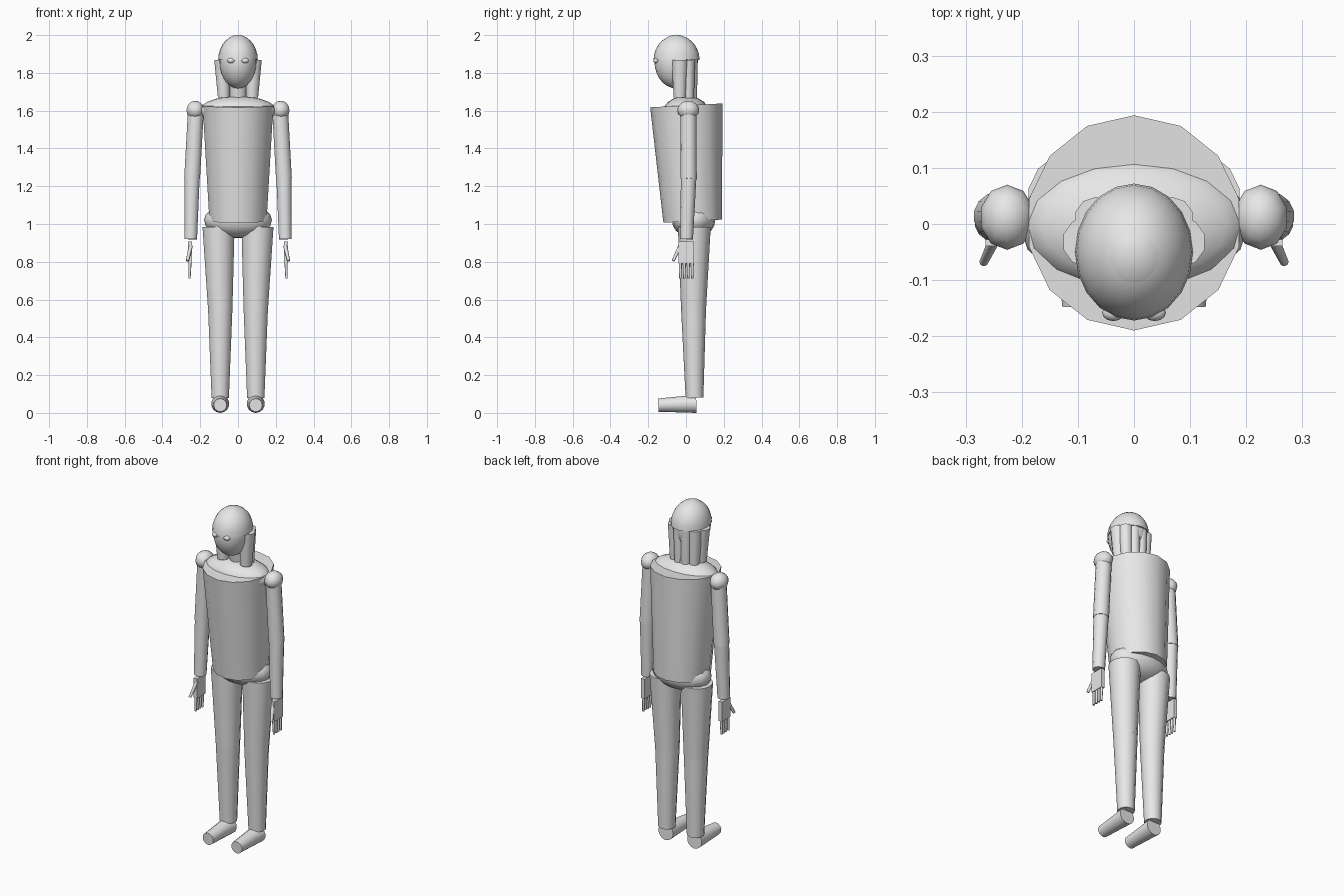
import bpy
import bmesh
from math import radians
from mathutils import Matrix, Vector

if "Cube" in bpy.data.objects:
    bpy.data.objects.remove(bpy.data.objects["Cube"])

GREY = (0.8, 0.8, 0.8, 1)
grey = bpy.data.materials.new("plain grey")
grey.use_nodes = True
grey.diffuse_color = GREY
grey.node_tree.nodes["Principled BSDF"].inputs["Base Color"].default_value = GREY


def finish(name, bm):
    """Turn a bmesh into a smooth-shaded object with sharp rims."""
    mesh = bpy.data.meshes.new(name)
    bm.to_mesh(mesh)
    bm.free()
    mesh.materials.append(grey)
    obj = bpy.data.objects.new(name, mesh)
    bpy.context.collection.objects.link(obj)
    bpy.ops.object.select_all(action='DESELECT')
    obj.select_set(True)
    bpy.context.view_layer.objects.active = obj
    bpy.ops.object.shade_smooth_by_angle(angle=radians(50))
    return obj


def limb(name, start, end, r_start, r_end, sides=14):
    """Capped tapered cylinder between two points."""
    a, b = Vector(start), Vector(end)
    axis = b - a
    turn = Vector((0, 0, 1)).rotation_difference(axis).to_matrix().to_4x4()
    bm = bmesh.new()
    bmesh.ops.create_cone(bm, cap_ends=True, segments=sides, radius1=r_start,
                          radius2=r_end, depth=axis.length,
                          matrix=Matrix.Translation((a + b) / 2) @ turn)
    return finish(name, bm)


def ball(name, centre, radii, sides=16, rings=10, upper_half=False):
    """Ellipsoid, or only its upper half."""
    bm = bmesh.new()
    bmesh.ops.create_uvsphere(bm, u_segments=sides, v_segments=rings, radius=1)
    if upper_half:
        bmesh.ops.bisect_plane(bm, geom=bm.verts[:] + bm.edges[:] + bm.faces[:],
                               plane_co=(0, 0, 0), plane_no=(0, 0, 1),
                               clear_inner=True)
        bmesh.ops.holes_fill(bm, edges=[e for e in bm.edges if e.is_boundary])
    bm.transform(Matrix.Translation(centre) @ Matrix.Diagonal((*radii, 1)))
    return finish(name, bm)


# Trunk
limb("torso", (0, 0.035, 1.015), (0, 0.002, 1.628), 0.155, 0.192)
ball("shoulder_yoke", (0, 0, 1.6), (0.205, 0.12, 0.077))
ball("pelvis", (0, 0.04, 1.02), (0.18, 0.115, 0.095))
limb("neck", (0, 0.01, 1.64), (0, -0.02, 1.8), 0.05, 0.045)

# Head
ball("face", (0, -0.052, 1.86), (0.1, 0.115, 0.142), 20, 14)
ball("hair_cap", (0, -0.05, 1.868), (0.105, 0.122, 0.132), 20, 14, True)

for side, s in (("left", 1), ("right", -1)):
    ball(side + "_eye", (0.037 * s, -0.158, 1.865), (0.02, 0.015, 0.014), 12, 8)

    # Hanging hair, from the temple round to the back
    limb(side + "_temple_hair", (0.075 * s, -0.032, 1.67),
         (0.083 * s, -0.032, 1.87), 0.033, 0.045, 10)
    limb(side + "_side_hair", (0.062 * s, 0.012, 1.66),
         (0.068 * s, 0.01, 1.87), 0.03, 0.038, 10)
    limb(side + "_back_hair", (0.022 * s, 0.03, 1.65),
         (0.024 * s, 0.028, 1.87), 0.028, 0.034, 10)

    # Arm
    ball(side + "_shoulder", (0.226 * s, 0.012, 1.603), (0.049, 0.058, 0.049), 10, 8)
    limb(side + "_upper_arm", (0.243 * s, 0.014, 1.24),
         (0.223 * s, 0.013, 1.6), 0.043, 0.043)
    limb(side + "_forearm", (0.25 * s, 0.003, 0.92),
         (0.243 * s, 0.014, 1.245), 0.034, 0.041)

    # Hand
    ball_y = 0.002
    bm = bmesh.new()
    bmesh.ops.create_cube(bm, size=1)
    bm.transform(Matrix.Translation((0.254 * s, ball_y, 0.85))
                 @ Matrix.Diagonal((0.022, 0.082, 0.116, 1)))
    finish(side + "_palm", bm)
    for i in range(4):
        y = -0.03 + 0.021 * i
        limb(f"{side}_finger_{i + 1}", (0.257 * s, y, 0.712),
             (0.254 * s, y, 0.81), 0.006, 0.009, 8)
    limb(side + "_thumb", (0.268 * s, -0.068, 0.805),
         (0.25 * s, -0.03, 0.885), 0.008, 0.011, 8)

    # Leg
    limb(side + "_thigh", (0.094 * s, 0.04, 0.545),
         (0.103 * s, 0.044, 0.985), 0.066, 0.087)
    limb(side + "_shin", (0.094 * s, 0.045, 0.08),
         (0.094 * s, 0.04, 0.548), 0.047, 0.066)
    limb(side + "_foot", (0.094 * s, 0.055, 0.048),
         (0.094 * s, -0.147, 0.041), 0.048, 0.035)
